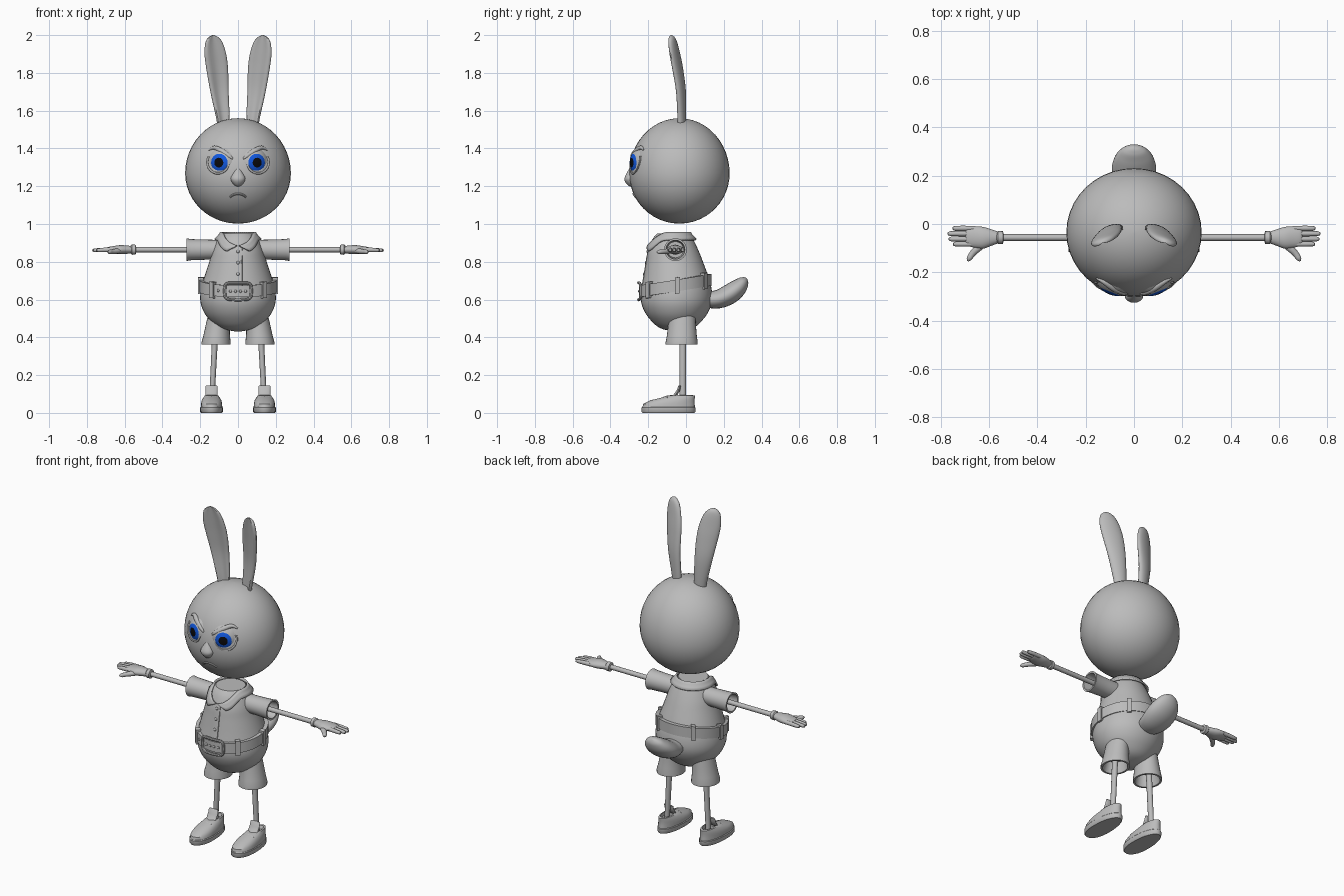
import bpy, bmesh, math
from mathutils import Vector as V

if "Cube" in bpy.data.objects:
    bpy.data.objects.remove(bpy.data.objects["Cube"])

X, Y, Z = V((1, 0, 0)), V((0, 1, 0)), V((0, 0, 1))


def material(name, rgb):
    m = bpy.data.materials.new(name)
    m.diffuse_color = (*rgb, 1)
    m.use_nodes = True
    m.node_tree.nodes["Principled BSDF"].inputs["Base Color"].default_value = m.diffuse_color
    return m


GREY = material("soft grey", (0.5, 0.5, 0.5))
BLACK = material("pupil black", (0.003, 0.003, 0.004))
BLUE = material("iris blue", (0.006, 0.1, 0.75))


def grid(name, rows, wrap=True, caps=True, loop=False, mirror=False,
         mats=(GREY,), row_mat=lambda i: 0):
    """Skin a list of point rows into one mesh object."""
    bm = bmesh.new()
    vs = [[bm.verts.new(p) for p in r] for r in rows]
    n, m = len(rows), len(rows[0])
    for i in range(n if loop else n - 1):
        for j in range(m if wrap else m - 1):
            a, b, k = vs[i], vs[(i + 1) % n], (j + 1) % m
            bm.faces.new((a[j], a[k], b[k], b[j])).material_index = row_mat(i)
    if caps and not loop:
        bm.faces.new(vs[0]).material_index = row_mat(0)
        bm.faces.new(vs[-1]).material_index = row_mat(n - 2)
    bmesh.ops.recalc_face_normals(bm, faces=bm.faces[:])
    me = bpy.data.meshes.new(name)
    bm.to_mesh(me)
    bm.free()
    ob = bpy.data.objects.new(name, me)
    bpy.context.collection.objects.link(ob)
    for mt in mats:
        me.materials.append(mt)
    if mirror:
        ob.modifiers.new("Mirror", 'MIRROR')
    return ob


def smooth(st, n=4):
    """Catmull-Rom interpolation of station tuples."""
    out = []
    for i in range(len(st) - 1):
        p0, p1, p2, p3 = st[max(i - 1, 0)], st[i], st[i + 1], st[min(i + 2, len(st) - 1)]
        for k in range(n):
            t = k / n
            out.append(tuple(0.5 * (2 * b + (c - a) * t + (2 * a - 5 * b + 4 * c - d) * t * t
                             + (3 * b - a - 3 * c + d) * t ** 3)
                             for a, b, c, d in zip(p0, p1, p2, p3)))
    return out + [tuple(st[-1])]


def loft(name, st, u, v=None, seg=20, shape=lambda c, s: (c, s), loop=False, **kw):
    """Elliptical sections (x, y, z, a, b); v=None turns them along the path."""
    rows, n = [], len(st)
    for i, (x, y, z, a, b) in enumerate(st):
        uu, vv = u, v
        if v is None:
            lo, hi = ((i - 1) % n, (i + 1) % n) if loop else (max(i - 1, 0), min(i + 1, n - 1))
            t = (V(st[hi][:3]) - V(st[lo][:3])).normalized()
            vv = t.cross(u).normalized()
            uu = vv.cross(t)
        row = []
        for k in range(seg):
            c, s = shape(math.cos(k * math.tau / seg), math.sin(k * math.tau / seg))
            row.append(V((x, y, z)) + uu * a * c + vv * b * s)
        rows.append(row)
    return grid(name, rows, loop=loop, **kw)


def ball(name, c, r, seg=16, **kw):
    th = [0.04 + (math.pi - 0.08) * i / (seg // 2) for i in range(seg // 2 + 1)]
    return loft(name, [(c[0], c[1], c[2] + r[2] * math.cos(t), r[0] * math.sin(t),
                        r[1] * math.sin(t)) for t in th], X, Y, seg, **kw)


# Head: slightly egg shaped ball
HC, HX, HY = 1.268, 0.28, 0.266
hz = lambda up: 0.292 if up else 0.266
loft("head", [(0, -0.035, HC + hz(t < math.pi / 2) * math.cos(t), HX * math.sin(t), HY * math.sin(t))
              for t in [0.02 + (math.pi - 0.04) * i / 24 for i in range(25)]], X, Y, 40)


def face(x, z, out=0.0):
    k = 1 - (x / HX) ** 2 - ((z - HC) / hz(z > HC)) ** 2
    return (x, -0.035 - HY * math.sqrt(max(k, 0)) - out, z)


# Eyes: shallow domes with pupil and iris rings
n = V((math.sin(0.38), -math.cos(0.38), 0))
c = V((0.103, -0.291, 1.325)) - n * 0.1
th = [math.radians(d) for d in (1, 8, 15, 22, 28, 36, 45, 60, 75)]
loft("eye", [(*(c + n * 0.1 * math.cos(t)), 0.1 * math.sin(t), 0.1 * math.sin(t)) for t in th],
     n.cross(Z), Z, 32, mirror=True, mats=(GREY, BLACK, BLUE),
     row_mat=lambda i: 1 if i < 2 else 2 if i < 4 else 0)
# Angry brows, lower lids, nose and mouth
brow = [(.028, 1.345, .004), (.05, 1.362, .012), (.09, 1.388, .014), (.125, 1.404, .011), (.155, 1.392, .004)]
loft("brow", smooth([(*face(x, z), r, r) for x, z, r in brow]), Y, seg=10, mirror=True)
lid = [(0.106 + 0.057 * math.cos(a), 1.328 + 0.06 * math.sin(a))
       for a in [math.radians(170 + 220 * i / 14) for i in range(15)]]
loft("lower_lid", [(*face(x, z), .005, .006) for x, z in lid], Y, seg=8, mirror=True)
nose = [(0, -.290, 1.30, .006, .006), (0, -.293, 1.275, .022, .018), (0, -.296, 1.245, .038, .029),
        (0, -.296, 1.225, .034, .027), (0, -.292, 1.205, .018, .016), (0, -.290, 1.198, .003, .003)]
loft("nose", smooth(nose), X, Y)
mouth = [(-.042, 1.143), (-.025, 1.155), (0, 1.16), (.025, 1.155), (.042, 1.143)]
loft("mouth", smooth([(*face(x, z), .006, .006) for x, z in mouth]), Y, seg=8)

# Ears: hollowed in front, leaning outward and forward
ear = [(.078, -.025, 1.50, .03, .018), (.08, -.025, 1.56, .037, .022), (.098, -.028, 1.70, .051, .023),
       (.11, -.045, 1.82, .061, .023), (.12, -.06, 1.90, .061, .022), (.127, -.071, 1.96, .048, .02),
       (.13, -.076, 1.988, .028, .015), (.131, -.078, 2.0, .004, .004)]
a = math.radians(20)
loft("ear", smooth(ear), V((math.cos(a), -math.sin(a), 0)), V((math.sin(a), math.cos(a), 0)), 24,
     lambda c, s: (c, s + (0.95 * s ** 4 if s < 0 else 0)), mirror=True)

# Body: pear shape
BODY = smooth([(0, -.05, .43, .01, .01), (0, -.05, .45, .095, .09), (0, -.05, .50, .157, .145),
               (0, -.05, .55, .188, .176), (0, -.05, .60, .20, .189), (0, -.05, .66, .195, .185),
               (0, -.053, .72, .178, .172), (0, -.061, .80, .152, .151), (0, -.068, .86, .134, .134),
               (0, -.07, .92, .107, .107), (0, -.07, .95, .082, .082)])
loft("body", BODY, X, Y, 40)


def body_at(z):
    for p, q in zip(BODY, BODY[1:]):
        if z <= q[2]:
            t = max(0, (z - p[2]) / (q[2] - p[2]))
            return [p[i] + (q[i] - p[i]) * t for i in (1, 3, 4)]
    return [BODY[-1][i] for i in (1, 3, 4)]


def front(z, out=0.0):
    y, _, b = body_at(z)
    return y - b - out


# Belt rises toward the back; loops, buckle and holes sit on it
def belt(t, dz, off):
    z = 0.642 + 0.16 * (0.2 - 0.19 * math.cos(t))
    y, a, b = body_at(z)
    return V(((a + off) * math.sin(t), y - (b + off) * math.cos(t), z + dz))


SEC = [(-.031, -.015), (-.031, .012), (.031, .012), (.031, -.015)]
grid("belt", [[belt(i * math.tau / 48, *s) for s in SEC] for i in range(48)], loop=True)
for t in (0.72, 1.6, 2.5):
    grid("belt_loop", [[belt(t + d, dz, o) for d, o in
                        ((-.065, -.01), (-.065, .02), (.065, .02), (.065, -.01))]
                       for dz in (-.043, .043)], mirror=True)
pw = lambda q: math.copysign(abs(q) ** 0.45, q)
ring = []
for i in range(32):
    q = i * math.tau / 32
    x = 0.07 * pw(math.cos(q))
    p = belt(math.asin(x / 0.21), 0.045 * pw(math.sin(q)), 0.014)
    ring.append((*p, .008, .008))
loft("buckle", ring, Y, seg=8, loop=True)
for x in (-.105, -.04, -.013, .013, .04):
    ball("belt_stud", belt(math.asin(x / .21), 0, .012), (.008, .005, .008), 8)

# Shirt buttons, placket edge and collar
for z in (.855, .795, .735):
    ball("button", (0, front(z), z), (.009, .006, .009), 10)
loft("placket", [(.02, front(z) + .002, z, .003, .004) for z in (.67, .72, .77, .82, .87)], X, seg=6)
rows = []
for i in range(49):
    t = math.radians(-178 + 356 * i / 48 + 180)
    t = (t + math.pi) % math.tau - math.pi
    d = abs(math.degrees(t))
    f = max(0, math.cos(t)) ** 4
    z0 = .956 - .07 * f
    z1 = z0 - (.04 + .018 * math.exp(-((d - 35) / 18) ** 2)) * min(1, max(0, (d - 1) / 24))
    row = []
    for k in range(4):
        z = z0 + (z1 - z0) * k / 3
        r = max(body_at(z)[1] + .009, .086 + .036 * k / 3)
        row.append(V((r * math.sin(t), -.069 - r * math.cos(t), z)))
    rows.append(row)
ob = grid("collar", rows, wrap=False, caps=False)
sd = ob.modifiers.new("Solidify", 'SOLIDIFY')
sd.thickness, sd.offset = 0.01, 0

# Sleeves (hollow), arms and hands
AY, AZ = -.056, .864
sl = [(.08, .052), (.17, .053), (.25, .056), (.272, .060), (.272, .050), (.19, .043)]
loft("sleeve", [(x, AY, AZ, r, r) for x, r in sl], Y, Z, 24, mirror=True)
loft("arm", [(x, AY, AZ, .014, .014) for x in (.1, .35, .56)], Y, Z, 12, mirror=True)
cuff = [(.54, .018), (.543, .026), (.562, .027), (.568, .021)]
loft("glove_cuff", [(x, AY, AZ, r, r) for x, r in cuff], Y, Z, 16, mirror=True)
palm = [(.56, AY, AZ, .023, .019), (.59, AY, AZ, .034, .022), (.625, -.057, AZ, .045, .024),
        (.66, -.054, AZ, .044, .019), (.69, -.052, AZ, .038, .013), (.697, -.052, AZ, .03, .006)]
loft("palm", smooth(palm), Y, Z, 20, mirror=True)
for y, e in ((-.018, .752), (-.04, .772), (-.062, .768), (-.083, .75)):
    f = [(.655, y, AZ, .010, .012), (.71, y, AZ - .001, .011, .012), (e - .012, y, AZ - .003, .010, .010),
         (e - .003, y, AZ - .003, .007, .007), (e, y, AZ - .003, .002, .002)]
    loft("finger", f, Y, Z, 10, mirror=True)
thumb = [(.61, -.075, .86, .012, .012), (.645, -.10, .856, .014, .015), (.668, -.122, .853, .012, .013),
         (.682, -.143, .852, .011, .011), (.688, -.154, .852, .003, .003)]
loft("thumb", smooth(thumb, 3), Z, seg=12, mirror=True)

# Shorts legs (hollow) and thin legs
sh = [(.095, -.02, .54, .058, .07), (.107, -.021, .47, .063, .073), (.113, -.022, .41, .07, .079),
      (.116, -.023, .375, .077, .085), (.116, -.023, .362, .077, .085), (.116, -.023, .362, .066, .074),
      (.111, -.022, .43, .055, .062)]
loft("shorts_leg", sh, X, Y, 28, mirror=True)
loft("leg", [(.119, -.017, .45, .016, .018), (.139, -.017, .06, .014, .017)], X, Y, 14, mirror=True)

# Shoes: sole, rounded upper, tongue and laces
foot = lambda c, s: (c * (1 - .1 * s), math.copysign(abs(s) ** .85, s))
loft("shoe_sole", [(.14, -.093, 0, .056, .138), (.14, -.093, .006, .061, .143),
                   (.14, -.093, .028, .061, .143), (.14, -.093, .032, .057, .139)],
     X, Y, 28, foot, mirror=True)
up = [(.14, -.092, .028, .057, .139), (.14, -.09, .048, .056, .136), (.14, -.073, .066, .052, .118),
      (.14, -.043, .080, .044, .09), (.14, -.026, .092, .036, .074), (.14, -.022, .094, .028, .055),
      (.14, -.02, .075, .024, .045)]
loft("shoe_upper", up, X, Y, 28, foot, mirror=True)
loft("shoe_tongue", [(.14, -.085, .075, .026, .012), (.14, -.058, .092, .031, .011),
                     (.14, -.04, .12, .032, .009), (.14, -.034, .142, .031, .007),
                     (.14, -.033, .146, .026, .003)], X, Y, 16, mirror=True)
for y, z in ((-.125, .077), (-.10, .087)):
    lace = [(.14 + d, y, z - 9 * d * d, .005, .006) for d in (-.036, -.02, 0, .02, .036)]
    loft("shoe_lace", lace, Y, seg=8, mirror=True)

# Tail: fat, curling upward
tail = [(.10, .60, .06, .042), (.17, .602, .084, .049), (.23, .628, .092, .053), (.275, .662, .08, .047),
        (.303, .693, .055, .032), (.315, .708, .03, .017), (.32, .714, .004, .003)]
loft("tail", smooth([(0, y, z, a, b) for y, z, a, b in tail]), X, seg=24)

# Smooth shading with crisp hems and rims
bpy.ops.object.select_all(action='SELECT')
bpy.context.view_layer.objects.active = bpy.data.objects["head"]
bpy.ops.object.shade_smooth_by_angle(angle=math.radians(40))
